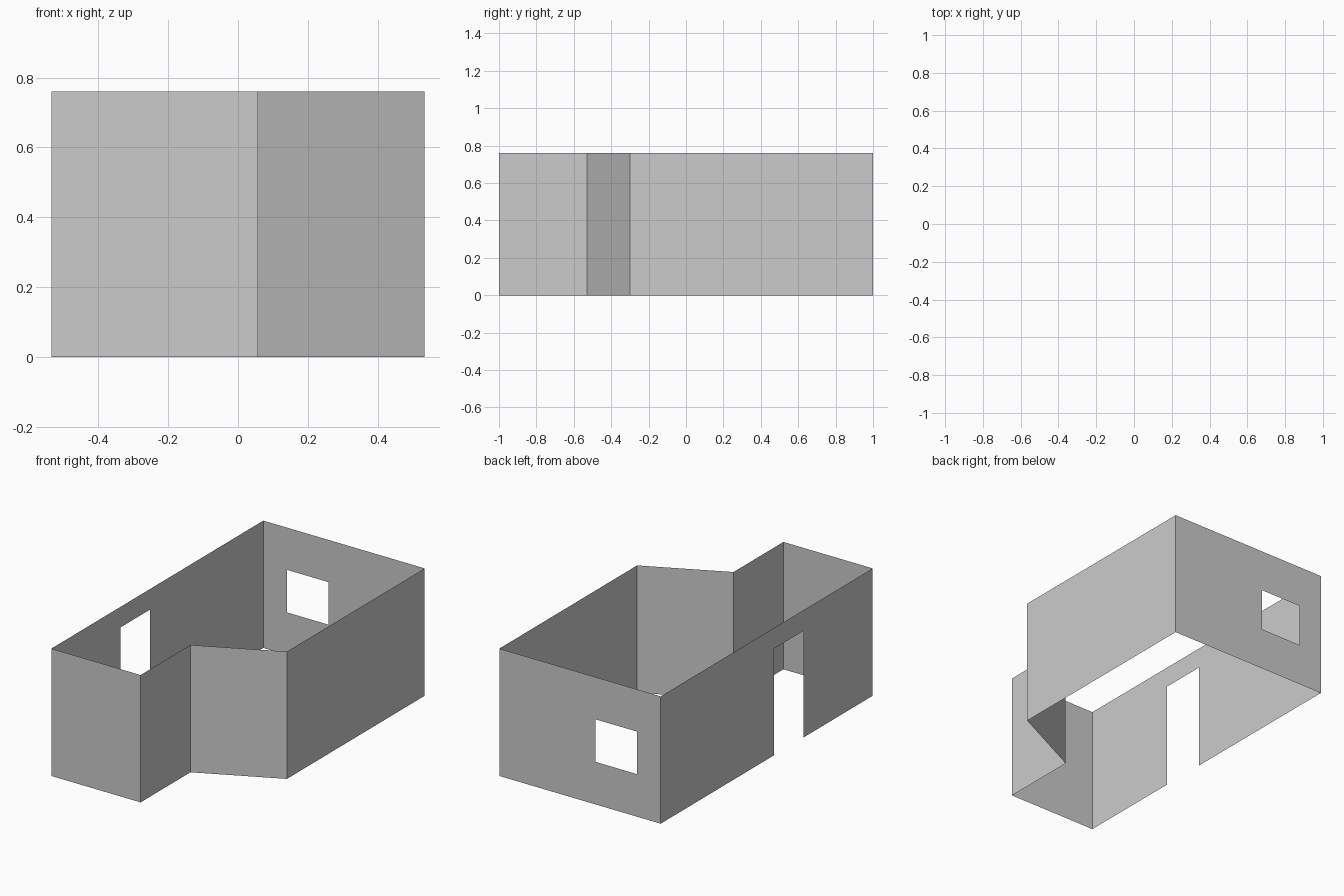
import bpy
import bmesh
from mathutils import Vector

if "Cube" in bpy.data.objects:
    bpy.data.objects.remove(bpy.data.objects["Cube"])

H = 0.76          # wall height
X = 0.533         # half width


def wall(name, start, end, opening=None):
    """Paper-thin upright wall; opening = (u0, u1, z0, z1), u measured from start."""
    a, b = Vector(start), Vector(end)
    length = (b - a).length
    along = (b - a) / length
    us, zs = {0, length}, {0, H}
    if opening:
        us |= set(opening[:2])
        zs |= set(opening[2:])
    us, zs = sorted(us), sorted(zs)
    bm = bmesh.new()
    grid = [[bm.verts.new((*(a + along * u), z)) for z in zs] for u in us]
    for i in range(len(us) - 1):
        for j in range(len(zs) - 1):
            if opening and us[i] == opening[0] and zs[j] == opening[2]:
                continue  # leave the doorway or window open
            bm.faces.new((grid[i][j], grid[i + 1][j], grid[i + 1][j + 1], grid[i][j + 1]))
    mesh = bpy.data.meshes.new(name)
    bm.to_mesh(mesh)
    bm.free()
    obj = bpy.data.objects.new(name, mesh)
    bpy.context.collection.objects.link(obj)


# Floor plan, counter-clockwise so every wall faces outwards
front_left, front_right = (-X, -1), (0.057, -1)
inner, shoulder = (0.057, -0.53), (X, -0.30)
back_right, back_left = (X, 1), (-X, 1)

wall("front_wall", front_left, front_right)
wall("recess_wall", front_right, inner)
wall("angled_wall", inner, shoulder)
wall("right_wall", shoulder, back_right)
# Back wall with window
wall("back_wall", back_right, back_left, (0.635, 0.909, 0.254, 0.508))
# Left wall with doorway
wall("left_wall", back_left, front_left, (1.067, 1.345, 0, 0.637))
